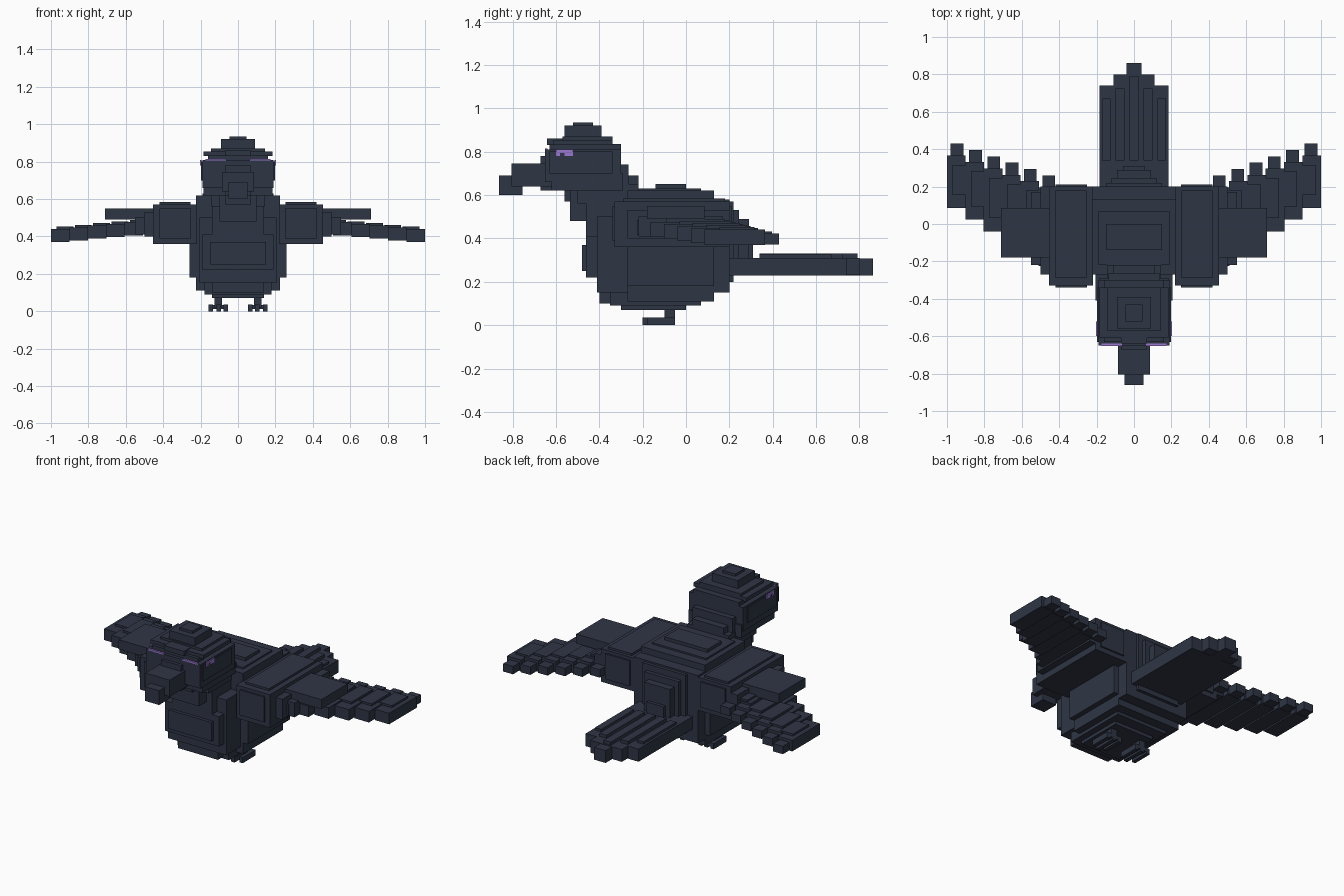
import bpy, bmesh


def material(name, rgb):
    m = bpy.data.materials.new(name)
    m.diffuse_color = (*rgb, 1)
    return m


NAVY = material("dark slate blue", (0.028, 0.036, 0.060))
PURPLE = material("soft purple", (0.32, 0.19, 0.64))


def boxes(name, items, mat=NAVY, mirror=False):
    """One object from boxes given as (x0, x1, y0, y1, z0, z1)."""
    bm = bmesh.new()
    sides = (1, -1) if mirror else (1,)
    for x0, x1, y0, y1, z0, z1 in items:
        for s in sides:
            vs = bmesh.ops.create_cube(bm, size=1)["verts"]
            for v in vs:
                v.co.x = s * ((x0 + x1) / 2 + v.co.x * (x1 - x0))
                v.co.y = (y0 + y1) / 2 + v.co.y * (y1 - y0)
                v.co.z = (z0 + z1) / 2 + v.co.z * (z1 - z0)
    bmesh.ops.recalc_face_normals(bm, faces=bm.faces)
    me = bpy.data.meshes.new(name)
    bm.to_mesh(me)
    bm.free()
    me.materials.append(mat)
    ob = bpy.data.objects.new(name, me)
    bpy.context.collection.objects.link(ob)
    return ob


def centred(name, items):
    """Boxes symmetric about x = 0, given as (half width, y0, y1, z0, z1)."""
    return boxes(name, [(-w, w, *rest) for w, *rest in items])


# Torso with stepped back and belly
centred("torso", [
    (0.225, -0.21, 0.20, 0.15, 0.58),
    (0.225, -0.27, 0.13, 0.11, 0.62),
    (0.15, -0.14, 0.00, 0.60, 0.65),
    (0.19, -0.22, 0.07, 0.60, 0.63),
    (0.258, -0.27, 0.13, 0.18, 0.36),
    (0.245, -0.20, 0.08, 0.36, 0.45)])
centred("belly", [
    (0.18, -0.35, 0.07, 0.09, 0.16),
    (0.14, -0.30, 0.00, 0.07, 0.12)])

# Chest, layered toward the front
centred("chest", [
    (0.205, -0.41, -0.18, 0.15, 0.50),
    (0.19, -0.46, -0.35, 0.22, 0.41),
    (0.15, -0.48, -0.40, 0.25, 0.37),
    (0.14, -0.40, -0.25, 0.10, 0.20)])

# Neck
centred("neck", [
    (0.14, -0.46, -0.20, 0.40, 0.58),
    (0.10, -0.535, -0.22, 0.48, 0.63),
    (0.145, -0.50, -0.22, 0.56, 0.65),
    (0.07, -0.56, -0.45, 0.57, 0.64)])

# Head, crown and brow
centred("head", [
    (0.19, -0.65, -0.30, 0.66, 0.81),
    (0.185, -0.62, -0.29, 0.62, 0.70),
    (0.197, -0.63, -0.34, 0.70, 0.80),
    (0.14, -0.40, -0.265, 0.62, 0.74),
    (0.11, -0.40, -0.22, 0.62, 0.69),
    (0.16, -0.63, -0.30, 0.80, 0.835)])
centred("brow", [
    (0.185, -0.61, -0.34, 0.83, 0.855),
    (0.07, -0.64, -0.55, 0.83, 0.86)])
centred("crown", [
    (0.145, -0.57, -0.34, 0.85, 0.87),
    (0.09, -0.56, -0.39, 0.86, 0.92),
    (0.045, -0.52, -0.43, 0.91, 0.935)])

# Eyes: arched side plates and thin front strips
boxes("eyes", [
    (0.195, 0.202, -0.60, -0.52, 0.795, 0.81),
    (0.195, 0.202, -0.60, -0.58, 0.78, 0.80),
    (0.195, 0.202, -0.56, -0.52, 0.78, 0.80),
    (0.065, 0.175, -0.651, -0.638, 0.806, 0.815)], PURPLE, True)

# Beak
centred("beak", [
    (0.085, -0.805, -0.62, 0.64, 0.745),
    (0.05, -0.862, -0.755, 0.60, 0.69),
    (0.07, -0.67, -0.60, 0.62, 0.78)])

# Wing shoulders and forearms
boxes("wing_shoulder", [
    (0.22, 0.455, -0.33, 0.20, 0.36, 0.57),
    (0.25, 0.42, -0.34, 0.21, 0.39, 0.55),
    (0.255, 0.42, -0.29, 0.18, 0.55, 0.583)], mirror=True)
boxes("wing_forearm", [
    (0.44, 0.71, -0.18, 0.085, 0.49, 0.55),
    (0.44, 0.50, -0.27, 0.20, 0.40, 0.53),
    (0.50, 0.55, -0.22, 0.17, 0.41, 0.50)], mirror=True)

# Wing feathers step inward, upward and forward from the tip
feathers = []
for i in range(6):
    x1 = 1.0 - 0.098 * i
    x0 = x1 - 0.10
    y0, y1 = 0.085 - 0.062 * i, 0.365 - 0.034 * i
    z0 = 0.37 + 0.009 * i
    feathers += [(x0, x1, y0, y1, z0, z0 + 0.07),
                 (x0 + 0.012, x1 - 0.02, y1 - 0.05, y1 + 0.065, z0 + 0.002, z0 + 0.052),
                 (x0 - 0.02, x1 - 0.03, y0 + 0.07, y1 - 0.05, z0 + 0.06, z0 + 0.083)]
boxes("wing_feathers", feathers, mirror=True)

# Rump panels over the tail root
centred("rump", [
    (0.15, 0.10, 0.22, 0.20, 0.57),
    (0.12, 0.18, 0.245, 0.26, 0.53),
    (0.09, 0.20, 0.29, 0.30, 0.49),
    (0.06, 0.20, 0.31, 0.30, 0.38)])

# Tail feathers with raised ribs
centred("tail", [
    (0.185, 0.18, 0.74, 0.23, 0.31),
    (0.11, 0.20, 0.80, 0.232, 0.31),
    (0.04, 0.20, 0.862, 0.23, 0.308)])
centred("tail_middle_rib", [(0.025, 0.34, 0.79, 0.30, 0.33)])
boxes("tail_side_ribs", [
    (0.05, 0.10, 0.34, 0.725, 0.30, 0.33),
    (0.125, 0.17, 0.34, 0.67, 0.30, 0.325)], mirror=True)

# Legs and three-toed feet
boxes("legs", [
    (0.085, 0.125, -0.10, -0.05, 0.02, 0.12),
    (0.06, 0.15, -0.09, -0.05, 0.012, 0.034),
    (0.07, 0.14, -0.15, 0.00, 0.08, 0.11)], mirror=True)
boxes("toes", [(x, x + 0.024, -0.20 + d, -0.05, 0.0, 0.035)
               for x, d in ((0.053, 0.02), (0.092, 0.0), (0.135, 0.02))], mirror=True)
